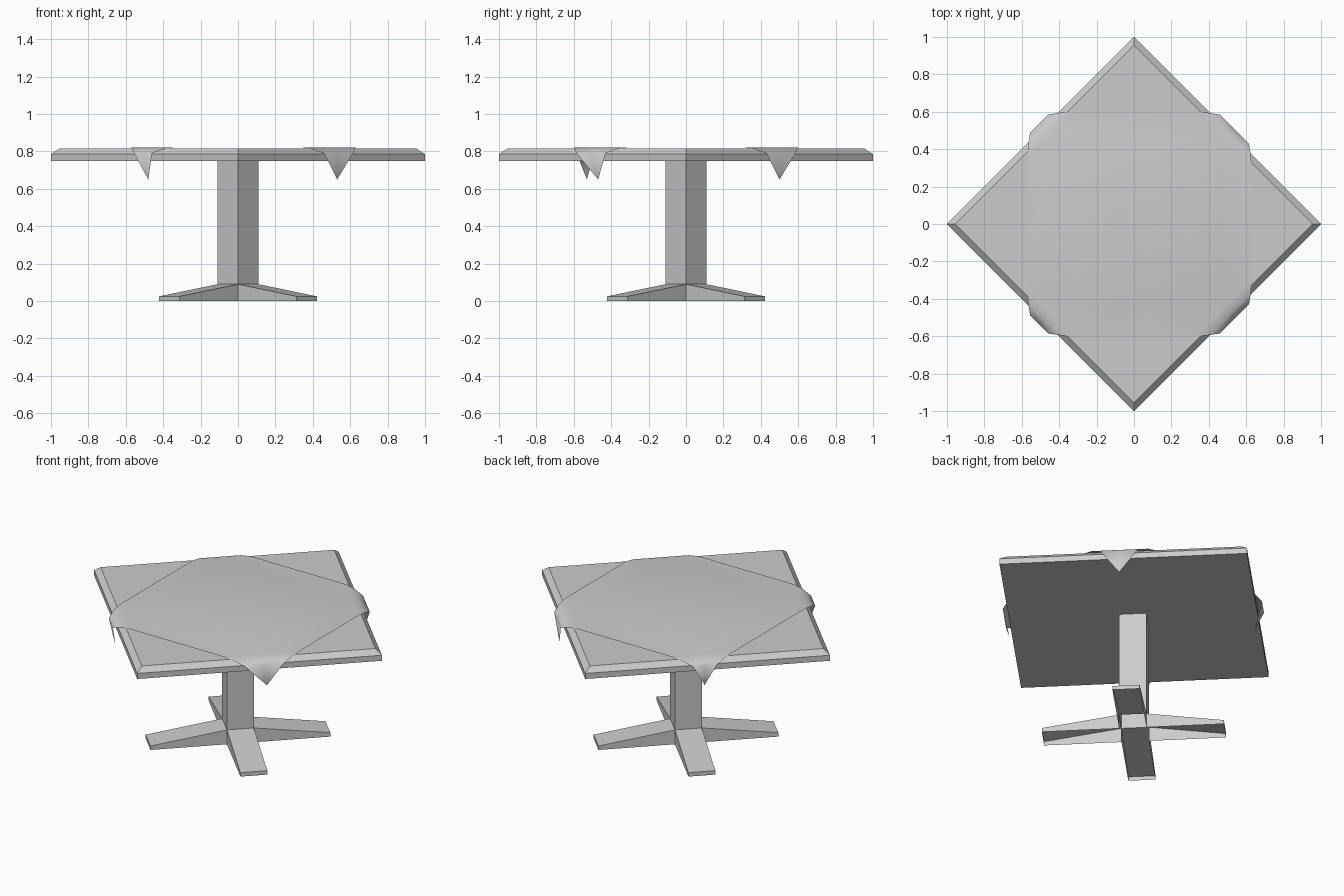
import bpy, bmesh, math
from mathutils import Matrix

if "Cube" in bpy.data.objects:
    bpy.data.objects.remove(bpy.data.objects["Cube"])


def make_object(name, bm, smooth=False):
    bmesh.ops.remove_doubles(bm, verts=bm.verts, dist=0.0005)
    bmesh.ops.recalc_face_normals(bm, faces=bm.faces)
    for f in bm.faces:
        f.smooth = smooth
    mesh = bpy.data.meshes.new(name)
    bm.to_mesh(mesh)
    bm.free()
    obj = bpy.data.objects.new(name, mesh)
    bpy.context.collection.objects.link(obj)
    return obj


def diamond(bm, r, z):
    return [bm.verts.new(p) for p in ((r, 0, z), (0, r, z), (-r, 0, z), (0, -r, z))]


def bridge(bm, a, b):
    for i in range(4):
        j = (i + 1) % 4
        bm.faces.new((a[i], a[j], b[j], b[i]))


# Table top: square slab turned 45 degrees, chamfered upper edge
bm = bmesh.new()
rings = [diamond(bm, r, z) for r, z in ((1, 0.75), (1, 0.785), (0.955, 0.815))]
for lower, upper in zip(rings, rings[1:]):
    bridge(bm, lower, upper)
bm.faces.new(rings[0])
bm.faces.new(rings[-1])
make_object("table_top", bm)

# Pedestal: square post, open underneath, with four tapering feet
bm = bmesh.new()
HALF, REACH = 0.11 / math.sqrt(2), 0.52
bridge(bm, diamond(bm, 0.11, 0.09), diamond(bm, 0.11, 0.75))
for k in range(4):
    turn = Matrix.Rotation(math.radians(45 + 90 * k), 4, 'Z')

    def v(x, y, z):
        return bm.verts.new(turn @ Matrix.Translation((x, y, z)).translation)
    inner = [v(HALF, s * HALF, z) for s, z in ((-1, 0), (-1, 0.09), (1, 0.09), (1, 0))]
    outer = [v(REACH, s * HALF, z) for s, z in ((-1, 0), (-1, 0.025), (1, 0.025), (1, 0))]
    for i in range(3):
        bm.faces.new((inner[i], inner[i + 1], outer[i + 1], outer[i]))
    bm.faces.new(outer)
make_object("pedestal", bm)

# Tablecloth: single square sheet with its corners draped over the edges
bm = bmesh.new()
outline = []
for sx, sy in ((1, 1), (-1, 1), (-1, -1), (1, -1)):
    ex = 0.63 if sx > 0 else 0.57
    tip = (0.53 if sx > 0 else 0.48) * sx, (0.50 if sy > 0 else (0.47 if sx > 0 else 0.53)) * sy
    # rows run along the diagonal: fold, bevel, shoulder
    rows = []
    for total, z, pull in ((0.93, 0.822, 0), (0.99, 0.813, 0.005), (1.045, 0.79, 0.015)):
        a = ex - pull, total - ex + pull
        b = total - 0.6 + pull, 0.6 - pull
        rows.append([bm.verts.new((sx * (a[0] + (b[0] - a[0]) * t),
                                   sy * (a[1] + (b[1] - a[1]) * t), z))
                     for t in (0, 0.5, 1)])
    for r0, r1 in zip(rows, rows[1:]):
        for i in range(2):
            bm.faces.new((r0[i], r0[i + 1], r1[i + 1], r1[i]))
    point = bm.verts.new((*tip, 0.65))
    for i in range(2):
        bm.faces.new((rows[-1][i], rows[-1][i + 1], point))
    outline += rows[0] if sx * sy > 0 else rows[0][::-1]
bm.faces.new(outline)
make_object("tablecloth", bm, smooth=True)
